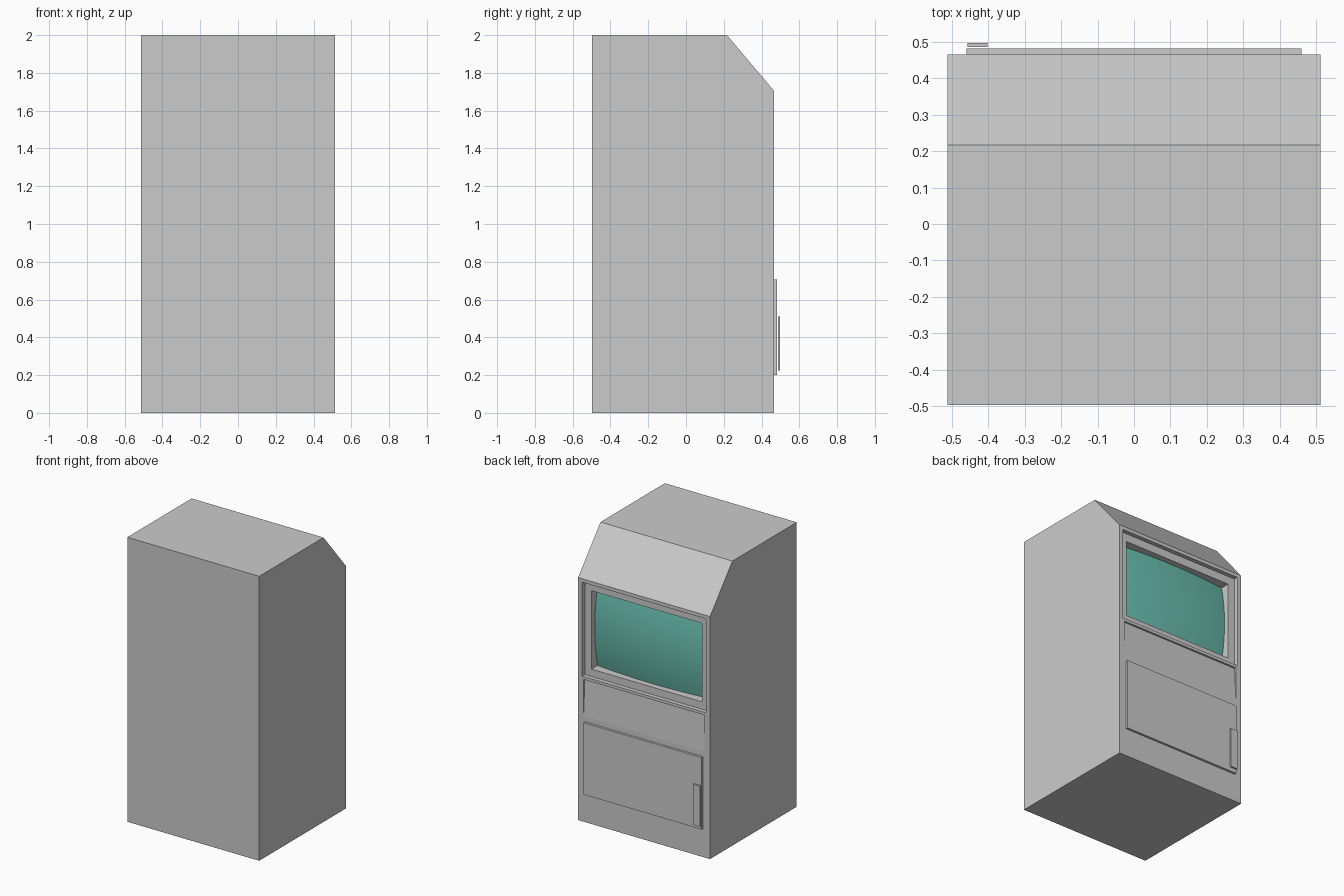
import bpy, bmesh

if "Cube" in bpy.data.objects:
    bpy.data.objects.remove(bpy.data.objects["Cube"])

W = 0.513                    # half width of the cabinet
BACK, FACE = -0.497, 0.466   # plain side and screen side


def mesh_object(name, bm):
    bmesh.ops.recalc_face_normals(bm, faces=bm.faces)
    mesh = bpy.data.meshes.new(name)
    bm.to_mesh(mesh)
    bm.free()
    ob = bpy.data.objects.new(name, mesh)
    bpy.context.collection.objects.link(ob)
    return ob


def prism(name, profile, x0, x1):
    """Extrude a (y, z) profile along x."""
    bm = bmesh.new()
    face = bm.faces.new([bm.verts.new((x0, y, z)) for y, z in profile])
    ext = bmesh.ops.extrude_face_region(bm, geom=[face])
    verts = [v for v in ext["geom"] if isinstance(v, bmesh.types.BMVert)]
    bmesh.ops.translate(bm, verts=verts, vec=(x1 - x0, 0, 0))
    return mesh_object(name, bm)


def box(name, x0, x1, y0, y1, z0, z1):
    return prism(name, [(y0, z0), (y1, z0), (y1, z1), (y0, z1)], x0, x1)


def cut(target, cutter):
    cutter.hide_render = True
    mod = target.modifiers.new("cut", 'BOOLEAN')
    mod.operation = 'DIFFERENCE'
    mod.solver = 'EXACT'
    mod.object = cutter
    bpy.context.view_layer.objects.active = target
    bpy.ops.object.modifier_apply(modifier=mod.name)
    bpy.data.objects.remove(cutter, do_unlink=True)


# Cabinet body with sloped upper edge
body = prism("cabinet_body", [(BACK, 0), (FACE, 0), (FACE, 1.705),
                              (0.217, 2), (BACK, 2)], -W, W)

# Stepped screen opening: outer recess, then inner recess behind the bezel
bezel = FACE - 0.03
cut(body, box("outer_cutter", -0.482, 0.482, bezel, FACE + 0.1, 1.02, 1.68))
cut(body, box("inner_cutter", -0.43, 0.43, bezel - 0.08, FACE + 0.1, 1.072, 1.623))

# Shallow tilted control panel recess under the screen
cut(body, prism("panel_cutter", [(FACE, 0.74), (FACE + 0.1, 0.74),
                                 (FACE + 0.1, 1.0), (FACE - 0.014, 1.0)],
                -0.47, 0.47))

# Bulging screen glass
NX, NZ = 24, 16
bm = bmesh.new()
bmesh.ops.create_grid(bm, x_segments=NX, y_segments=NZ, size=1)
for v in bm.verts:
    u, w = v.co.x, v.co.y
    depth = 0.012 + 0.025 * u * u + 0.03 * w * w
    v.co = (u * 0.43, bezel - depth, 1.3475 + w * 0.2755)
screen = mesh_object("screen", bm)
if screen.data.polygons[0].normal.y < 0:
    screen.data.flip_normals()
screen.data.polygons.foreach_set("use_smooth", [True] * len(screen.data.polygons))
glass = bpy.data.materials.new("teal_glass")
glass.diffuse_color = (0.14, 0.50, 0.42, 1)
glass.use_nodes = True
glass.node_tree.nodes["Principled BSDF"].inputs["Base Color"].default_value = glass.diffuse_color
screen.data.materials.append(glass)

# Service door and its handle
box("door", -0.46, 0.46, FACE - 0.002, 0.482, 0.20, 0.705)
box("door_handle", -0.457, -0.402, 0.487, 0.498, 0.225, 0.51)
